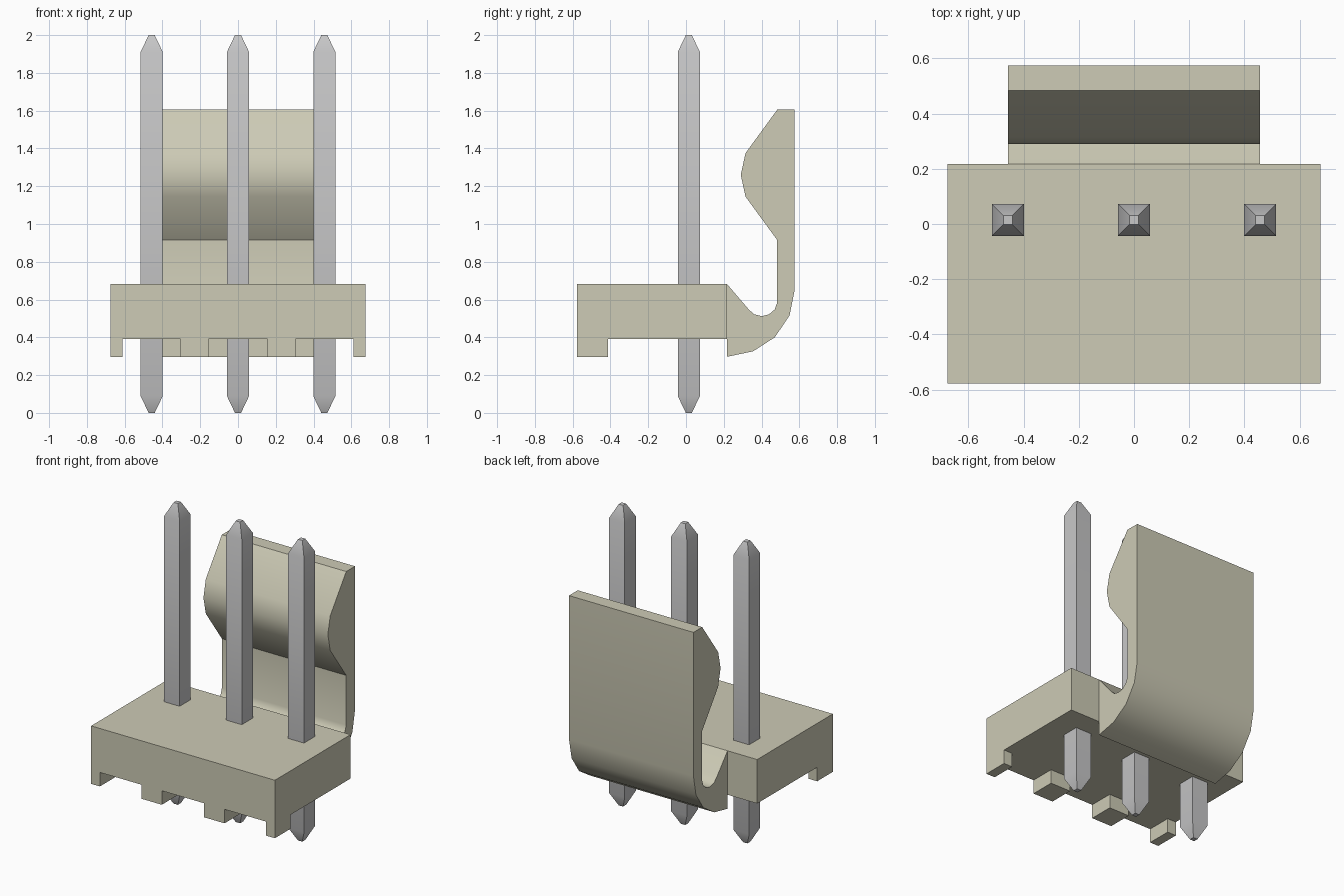
import bpy, bmesh, math

old = bpy.data.objects.get("Cube")
if old:
    bpy.data.objects.remove(old, do_unlink=True)


def material(name, rgb, metallic=0.0):
    m = bpy.data.materials.new(name)
    m.use_nodes = True
    m.diffuse_color = (*rgb, 1)
    m.node_tree.nodes["Principled BSDF"].inputs["Base Color"].default_value = (*rgb, 1)
    return m


BEIGE = material("beige plastic", (0.61, 0.595, 0.465))
GREY = material("grey metal", (0.57, 0.57, 0.575))


def finish(name, bm, mat, smooth=False):
    bmesh.ops.recalc_face_normals(bm, faces=bm.faces)
    mesh = bpy.data.meshes.new(name)
    bm.to_mesh(mesh)
    bm.free()
    mesh.materials.append(mat)
    ob = bpy.data.objects.new(name, mesh)
    bpy.context.collection.objects.link(ob)
    if smooth:
        bpy.ops.object.select_all(action='DESELECT')
        ob.select_set(True)
        bpy.context.view_layer.objects.active = ob
        bpy.ops.object.shade_smooth_by_angle(angle=math.radians(30))
    return ob


def extrude(name, points, to_3d, direction, mat, smooth=False):
    """Extrude a closed 2D outline into a solid."""
    bm = bmesh.new()
    face = bm.faces.new([bm.verts.new(to_3d(a, b)) for a, b in points])
    res = bmesh.ops.extrude_face_region(bm, geom=[face])
    verts = [v for v in res["geom"] if isinstance(v, bmesh.types.BMVert)]
    bmesh.ops.translate(bm, verts=verts, vec=direction)
    return finish(name, bm, mat, smooth)


FRONT, BACK, HALF_W = -0.577, 0.217, 0.675
BOTTOM, FLOOR, TOP = 0.297, 0.39, 0.682

# Body block
extrude("body", [(-HALF_W, FRONT), (HALF_W, FRONT), (HALF_W, BACK), (-HALF_W, BACK)],
        lambda x, y: (x, y, FLOOR), (0, 0, TOP - FLOOR), BEIGE)

# Standoff feet along the front edge
for i, (a, b) in enumerate([(-HALF_W, -0.611), (-0.305, -0.156), (0.156, 0.305), (0.611, HALF_W)]):
    extrude(f"foot_{i + 1}", [(a, FRONT), (b, FRONT), (b, -0.413), (a, -0.413)],
            lambda x, y: (x, y, BOTTOM), (0, 0, FLOOR - BOTTOM), BEIGE)

# Springy locking clip: one side profile (y, z) swept across the width
clip = [(BACK, TOP), (0.33, 0.55), (0.36, 0.522), (0.40, 0.512), (0.44, 0.522),
        (0.47, 0.548), (0.483, 0.585), (0.483, 0.915), (0.315, 1.145), (0.29, 1.26),
        (0.315, 1.375), (0.483, 1.605), (0.575, 1.605), (0.575, 0.65), (0.548, 0.515),
        (0.47, 0.40), (0.355, 0.326), (BACK, BOTTOM)]
extrude("locking_clip", clip, lambda y, z: (-0.457, y, z), (0.914, 0, 0), BEIGE, True)

# Square pins with tapered tips
for name, px in (("right_pin", -0.457), ("middle_pin", 0), ("left_pin", 0.457)):
    bm = bmesh.new()
    rings = []
    for z, h in ((0, 0.016), (0.088, 0.058), (1.912, 0.058), (2, 0.016)):
        rings.append([bm.verts.new((px + sx * h, 0.015 + sy * h, z))
                      for sx, sy in ((-1, -1), (1, -1), (1, 1), (-1, 1))])
    for lo, hi in zip(rings, rings[1:]):
        for k in range(4):
            n = (k + 1) % 4
            bm.faces.new((lo[k], lo[n], hi[n], hi[k]))
    bm.faces.new(rings[0])
    bm.faces.new(rings[-1])
    finish(name, bm, GREY, True)
